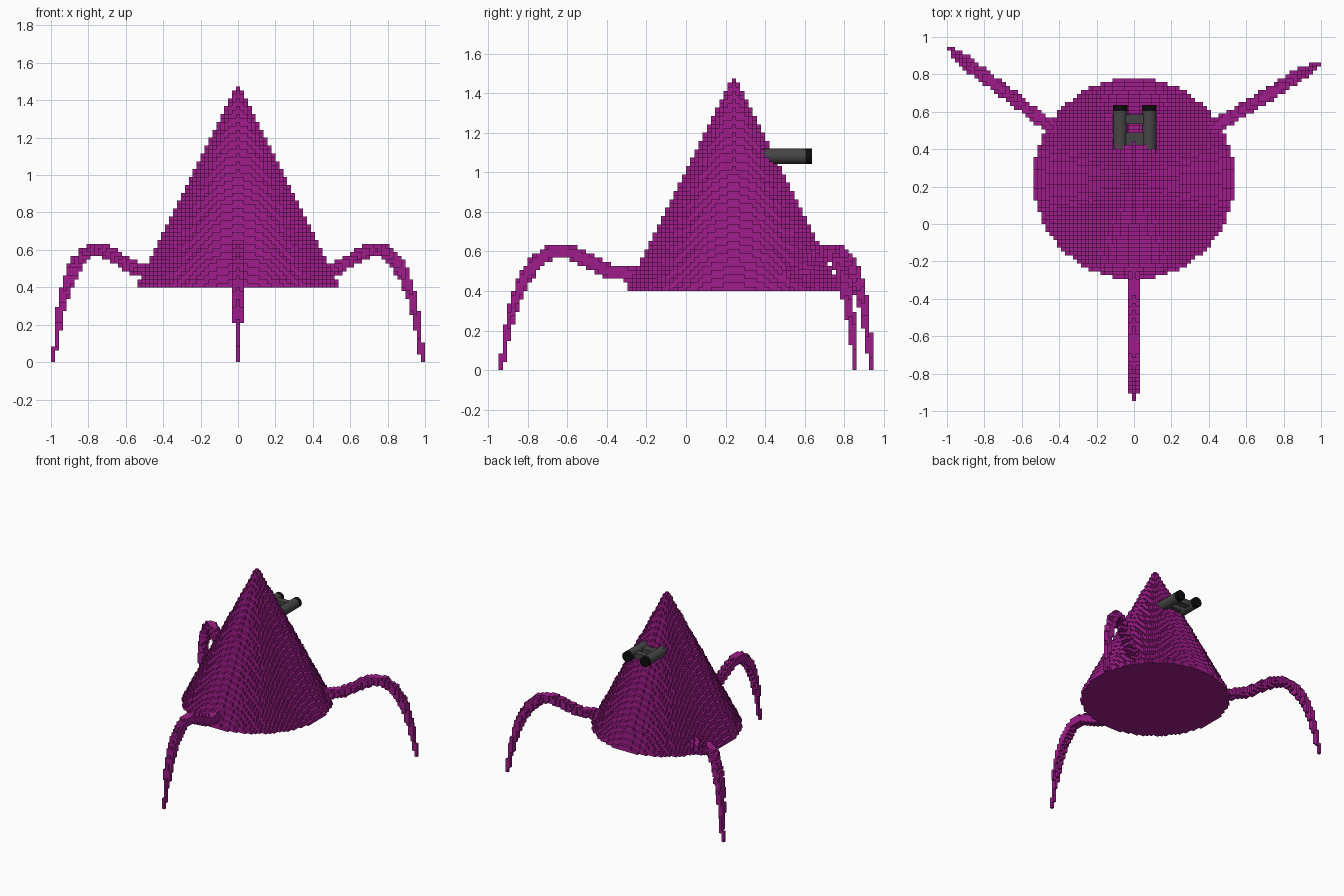
import bpy, bmesh, math
from mathutils import Vector, Matrix

if "Cube" in bpy.data.objects:
    bpy.data.objects.remove(bpy.data.objects["Cube"])

S = 2 / 95                      # voxel size
X0, Y0 = -1.0, -45 * S          # grid origin
CY = Y0 + 56.5 * S              # body centre in y


def material(name, rgb):
    m = bpy.data.materials.new(name)
    m.diffuse_color = (*rgb, 1)
    m.use_nodes = True
    m.node_tree.nodes["Principled BSDF"].inputs["Base Color"].default_value = m.diffuse_color
    return m


purple = material("purple", (0.35, 0.012, 0.26))
grey = material("dark_grey", (0.06, 0.06, 0.06))
black = material("black", (0.004, 0.004, 0.004))


def finish(name, bm, mat):
    me = bpy.data.meshes.new(name)
    bm.to_mesh(me)
    bm.free()
    ob = bpy.data.objects.new(name, me)
    bpy.context.collection.objects.link(ob)
    me.materials.append(mat)
    return ob


def voxel_object(name, cells, mat):
    """Skin a set of grid cells with their exposed square faces."""
    bm, verts = bmesh.new(), {}

    def vert(k):
        if k not in verts:
            verts[k] = bm.verts.new((X0 + k[0] * S, Y0 + k[1] * S, k[2] * S))
        return verts[k]

    for c in cells:
        for a in range(3):
            u, v = (a + 1) % 3, (a + 2) % 3
            for side in (0, 1):
                n = list(c)
                n[a] += 2 * side - 1
                if tuple(n) in cells:
                    continue
                loop = []
                for du, dv in ((0, 0), (1, 0), (1, 1), (0, 1)):
                    p = list(c)
                    p[a] += side
                    p[u] += du
                    p[v] += dv
                    loop.append(vert(tuple(p)))
                bm.faces.new(loop if side else loop[::-1])
    return finish(name, bm, mat)


# cone body, one disc of voxels per layer
body = set()
for k in range(51):
    r = 25.6 * (1 - k / 51)
    for i in range(-26, 27):
        for j in range(-26, 27):
            if math.hypot(i, j) <= r:
                body.add((47 + i, 56 + j, 19 + k))
voxel_object("cone_body", body, purple)

# arched leg profile: distance inward from the foot, height
LEG = [(0, 0.0), (.03, .19), (.065, .33), (.11, .45), (.17, .54), (.235, .59),
       (.30, .602), (.36, .59), (.44, .55), (.53, .505), (.62, .488), (.70, .48), (.78, .478)]


def leg(name, foot, root):
    foot = Vector((*foot, 0))
    d = (Vector((*root, 0)) - foot).normalized()
    pts = [foot + d * t + Vector((0, 0, z)) for t, z in LEG]
    total = sum((b - a).length for a, b in zip(pts, pts[1:]))
    cells, run = set(), 0
    for a, b in zip(pts, pts[1:]):
        n = max(2, int((b - a).length / (S * 0.4)))
        for q in range(n):
            p = a.lerp(b, q / n)
            f = (run + (b - a).length * q / n) / total
            r = min(0.036, 0.012 + 0.055 * f)      # tapers to the foot
            ci, cj, ck = int((p.x - X0) // S), int((p.y - Y0) // S), int(p.z // S)
            cells.add((ci, cj, max(ck, 0)))
            for i in range(ci - 2, ci + 3):
                for j in range(cj - 2, cj + 3):
                    for k in range(max(0, ck - 2), ck + 3):
                        c = Vector((X0 + (i + .5) * S, Y0 + (j + .5) * S, (k + .5) * S))
                        if (c - p).length <= r and 0 <= i < 95 and 0 <= j < 90:
                            cells.add((i, j, k))
        run += (b - a).length
    voxel_object(name, cells, purple)


leg("front_leg", (0, -0.935), (0, 0))
leg("back_right_leg", (0.988, 0.858), (0.40, 0.50))
leg("back_left_leg", (-0.988, 0.935), (-0.42, 0.50))


# twin barrels with black muzzles
def cylinder(name, x, y1, y2, r, mat):
    bm = bmesh.new()
    bmesh.ops.create_cone(bm, cap_ends=True, segments=24, radius1=r, radius2=r, depth=y2 - y1,
                          matrix=Matrix.Translation((x, (y1 + y2) / 2, 1.08))
                          @ Matrix.Rotation(math.pi / 2, 4, 'X'))
    ob = finish(name, bm, mat)
    bpy.context.view_layer.objects.active = ob
    ob.select_set(True)
    bpy.ops.object.shade_smooth_by_angle()
    ob.select_set(False)


for side, x in (("left", -0.074), ("right", 0.082)):
    cylinder(side + "_barrel", x, 0.37, 0.605, 0.039, grey)
    cylinder(side + "_muzzle", x, 0.605, 0.637, 0.039, black)

# cross braces between the barrels
for name, y1, y2 in (("front_brace", .535, .585), ("rear_brace", .40, .49)):
    bm = bmesh.new()
    bmesh.ops.create_cube(bm, size=1, matrix=Matrix.Translation((.004, (y1 + y2) / 2, 1.08))
                          @ Matrix.Diagonal((.12, y2 - y1, .045, 1)))
    finish(name, bm, grey)
